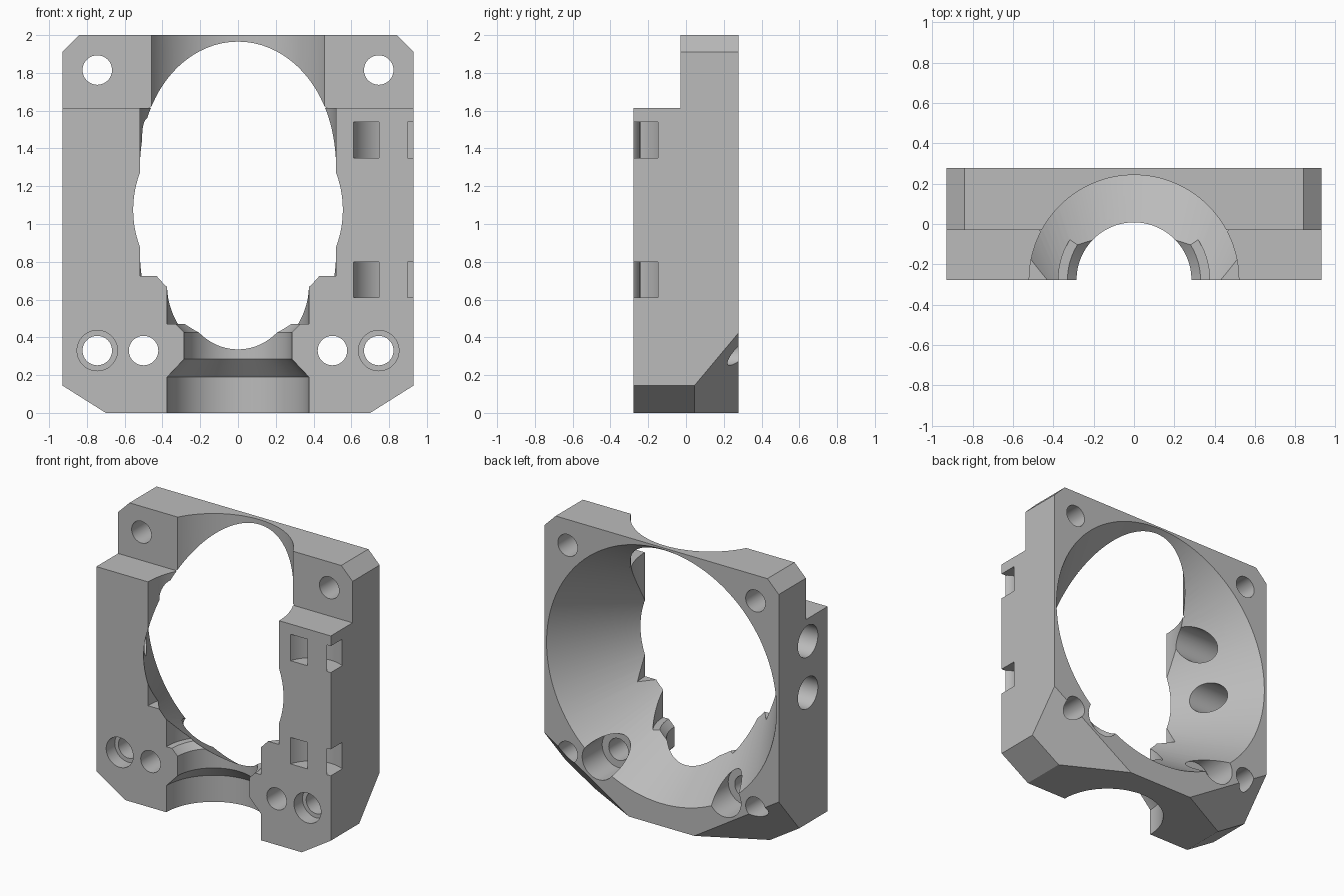
import bpy, bmesh, math
from mathutils import Matrix, Vector

old = bpy.data.objects.get("Cube")
if old:
    bpy.data.objects.remove(old, do_unlink=True)

W, D, H = 0.93, 0.277, 2.0      # half width, half depth, height
SHOULDER_Z, SHOULDER_Y = 1.613, -0.03

grey = bpy.data.materials.new("plain grey")
grey.use_nodes = True
GREY = (0.5, 0.5, 0.5, 1)
grey.diffuse_color = GREY
grey.node_tree.nodes["Principled BSDF"].inputs["Base Color"].default_value = GREY


def finish(bm, name):
    bmesh.ops.recalc_face_normals(bm, faces=bm.faces)
    mesh = bpy.data.meshes.new(name)
    bm.to_mesh(mesh)
    bm.free()
    mesh.materials.append(grey)
    obj = bpy.data.objects.new(name, mesh)
    bpy.context.collection.objects.link(obj)
    return obj


def lathe(name, profile, centre, axis="z", ring=False, n=64):
    """Turn (radius, height) points round an axis; ring closes the section on itself."""
    bm = bmesh.new()
    rings = [[bm.verts.new((r * math.cos(math.tau * i / n), r * math.sin(math.tau * i / n), h))
              for i in range(n)] for r, h in profile]
    pairs = list(zip(rings, rings[1:]))
    if ring:
        pairs.append((rings[-1], rings[0]))
    else:
        bm.faces.new(rings[0])
        bm.faces.new(rings[-1])
    for a, b in pairs:
        for i in range(n):
            j = (i + 1) % n
            bm.faces.new((a[i], a[j], b[j], b[i]))
    turn = {"z": Matrix(), "y": Matrix.Rotation(-math.pi / 2, 4, "X"),
            "x": Matrix.Rotation(math.pi / 2, 4, "Y")}[axis]
    bmesh.ops.transform(bm, matrix=Matrix.Translation(centre) @ turn, verts=bm.verts)
    return finish(bm, name)


# Stepped block: side profile pulled across the width
bm = bmesh.new()
side = [(-D, 0), (D, 0), (D, H), (SHOULDER_Y, H), (SHOULDER_Y, SHOULDER_Z), (-D, SHOULDER_Z)]
face = bm.faces.new([bm.verts.new((-W, y, z)) for y, z in side])
pulled = bmesh.ops.extrude_face_region(bm, geom=[face])["geom"]
bmesh.ops.translate(bm, vec=(2 * W, 0, 0),
                    verts=[v for v in pulled if isinstance(v, bmesh.types.BMVert)])
bmesh.ops.recalc_face_normals(bm, faces=bm.faces)

# Corner bevels: top, bottom, and sloping lower back
for s in (1, -1):
    for point, normal in (((W, 0, 1.91), (1, 0, 1)),
                          ((W, 0, 0.145), (0.63, 0, -1)),
                          ((0.70, 0.045, 0), (0.63, 1.196, -1))):
        cut = bmesh.ops.bisect_plane(
            bm, geom=bm.verts[:] + bm.edges[:] + bm.faces[:], dist=1e-5,
            plane_co=(s * point[0], *point[1:]),
            plane_no=Vector((s * normal[0], *normal[1:])), clear_outer=True)
        edges = [e for e in cut["geom_cut"] if isinstance(e, bmesh.types.BMEdge) and e.is_boundary]
        bmesh.ops.edgeloop_fill(bm, edges=edges)
body = finish(bm, "mount_body")

cutters = []
# Stepped vertical bore open to the front
bore = [(0.375, -0.1), (0.375, 0.19), (0.285, 0.285), (0.285, 0.425), (0.33, 0.47),
        (0.375, 0.47), (0.375, 0.725), (0.52, 0.725), (0.52, 2.1)]
cutters.append(lathe("bore_cutter", bore, (0, -D, 0), n=128))

# Conical air duct widening to the back
duct = [(0.555 + 0.645 * (y + D), y) for y in (-0.4, 0.4)]
cutters.append(lathe("duct_cutter", duct, (0, 0, 1.075), "y", n=128))

# Screw holes, plain above and counterbored below
for s in (1, -1):
    cutters.append(lathe("upper_hole_cutter", [(0.078, -0.4), (0.078, 0.4)],
                         (s * 0.745, 0, 1.815), "y"))
    cutters.append(lathe("outer_hole_cutter",
                         [(0.107, -0.4), (0.107, -0.18), (0.078, -0.18), (0.078, 0.4)],
                         (s * 0.745, 0, 0.33), "y"))
    cutters.append(lathe("inner_hole_cutter",
                         [(0.078, -0.4), (0.078, 0.05), (0.13, 0.05), (0.13, 0.4)],
                         (s * 0.5, 0, 0.33), "y"))

# Round side holes through one wall, curved tie slots in the other
for z in (1.45, 1.08):
    cutters.append(lathe("side_hole_cutter", [(0.113, -0.7), (0.113, 0.3)],
                         (-0.7, -0.053, z), "x"))
for z in (1.35, 0.61):
    slot = [(0.1, z), (0.222, z), (0.222, z + 0.19), (0.1, z + 0.19)]
    cutters.append(lathe("tie_slot_cutter", slot, (0.8225, -0.342, 0), ring=True))

bpy.context.view_layer.objects.active = body
for obj in cutters:
    obj.hide_render = True
    mod = body.modifiers.new(obj.name, "BOOLEAN")
    mod.operation, mod.solver, mod.object = "DIFFERENCE", "EXACT", obj
    bpy.ops.object.modifier_apply(modifier=mod.name)
    bpy.data.objects.remove(obj, do_unlink=True)

# Smooth curved walls, keep crisp edges
bpy.ops.object.select_all(action="DESELECT")
body.select_set(True)
bpy.ops.object.shade_smooth_by_angle(angle=math.radians(25))
